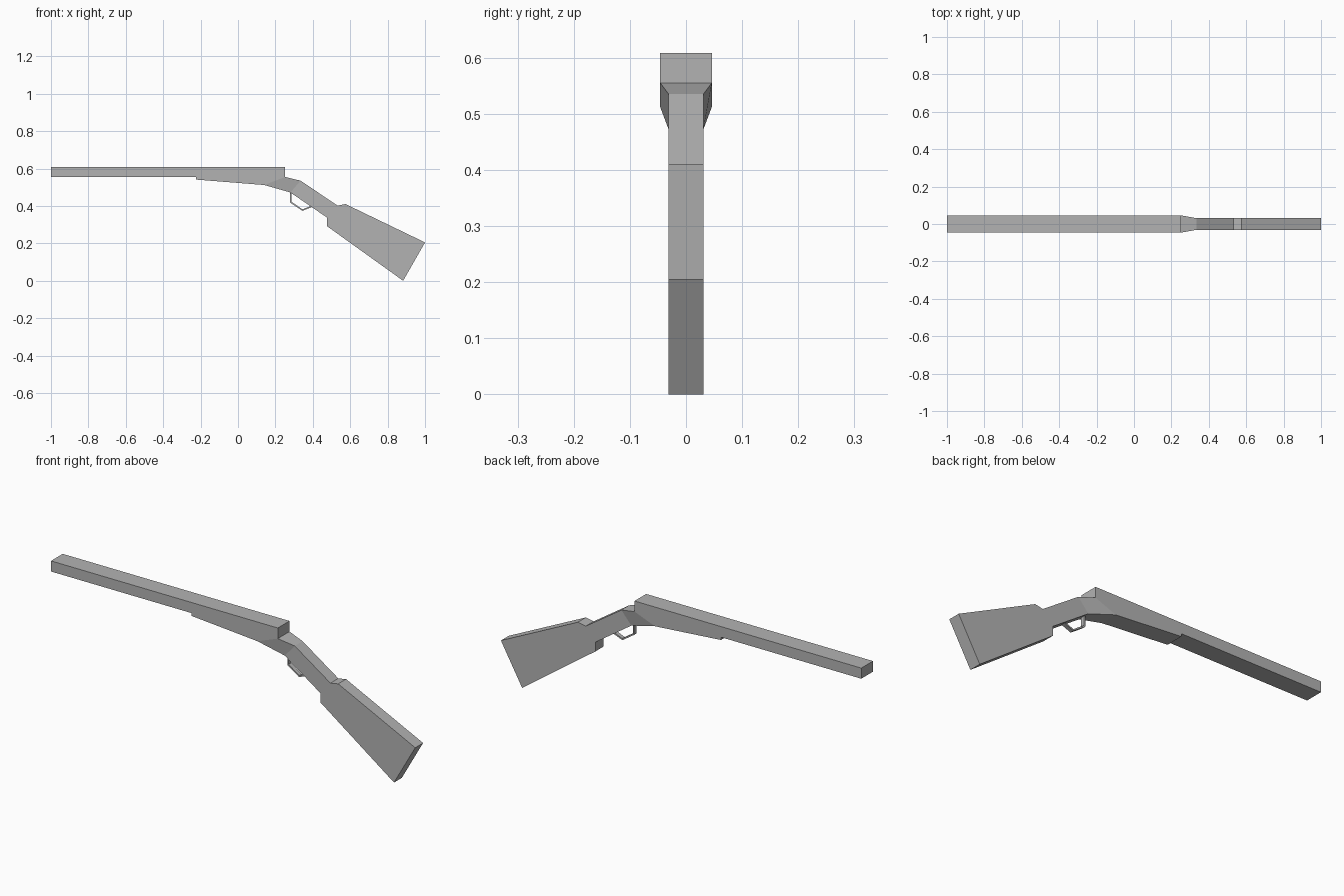
import bpy
import bmesh

cube = bpy.data.objects.get("Cube")
if cube:
    bpy.data.objects.remove(cube, do_unlink=True)

grey = bpy.data.materials.new("plain grey")
grey.use_nodes = True
colour = (0.45, 0.45, 0.45, 1)
grey.diffuse_color = colour
grey.node_tree.nodes["Principled BSDF"].inputs["Base Color"].default_value = colour

WIDE, NARROW, THIN = 0.046, 0.031, 0.01


def prism(name, profile, widths, open_edges=()):
    """Mirror an anticlockwise (x, z) profile to both sides in y.
    Edges listed in open_edges get no wall, since another part joins there."""
    bm = bmesh.new()
    front = [bm.verts.new((x, -w, z)) for (x, z), w in zip(profile, widths)]
    back = [bm.verts.new((x, w, z)) for (x, z), w in zip(profile, widths)]
    bm.faces.new(front)
    bm.faces.new(back[::-1])
    count = len(profile)
    for i in range(count):
        if i not in open_edges:
            j = (i + 1) % count
            bm.faces.new((front[j], front[i], back[i], back[j]))
    mesh = bpy.data.meshes.new(name)
    bm.to_mesh(mesh)
    bm.free()
    mesh.materials.append(grey)
    obj = bpy.data.objects.new(name, mesh)
    bpy.context.collection.objects.link(obj)
    return obj


# Joints shared by neighbouring parts
body_low, body_high = (0.14, 0.512), (0.252, 0.555)
grip_low, grip_high = (0.28, 0.472), (0.335, 0.535)

# Square barrel with the fore-end below it
barrel = [(-1, 0.608), (-1, 0.555), (-0.225, 0.555), (-0.225, 0.541),
          body_low, body_high, (0.252, 0.608)]
prism("barrel_and_fore_end", barrel, [WIDE] * len(barrel), open_edges=[4])

# Tapered wrist joining the wide body to the narrow stock
prism("tapered_wrist", [body_low, grip_low, grip_high, body_high],
      [WIDE, NARROW, NARROW, WIDE], open_edges=[1, 3])

# Grip and shoulder stock
stock = [grip_low, (0.477, 0.337), (0.477, 0.291), (0.883, 0), (1, 0.205),
         (0.575, 0.41), (0.532, 0.402), grip_high]
prism("stock", stock, [NARROW] * len(stock), open_edges=[7])

# Thin bent strip below the grip
outer = [(0.279, 0.472), (0.279, 0.418), (0.344, 0.374), (0.396, 0.394)]
inner = [(0.385, 0.398), (0.345, 0.382), (0.286, 0.422), (0.286, 0.468)]
prism("trigger_guard", outer + inner, [THIN] * 8)
